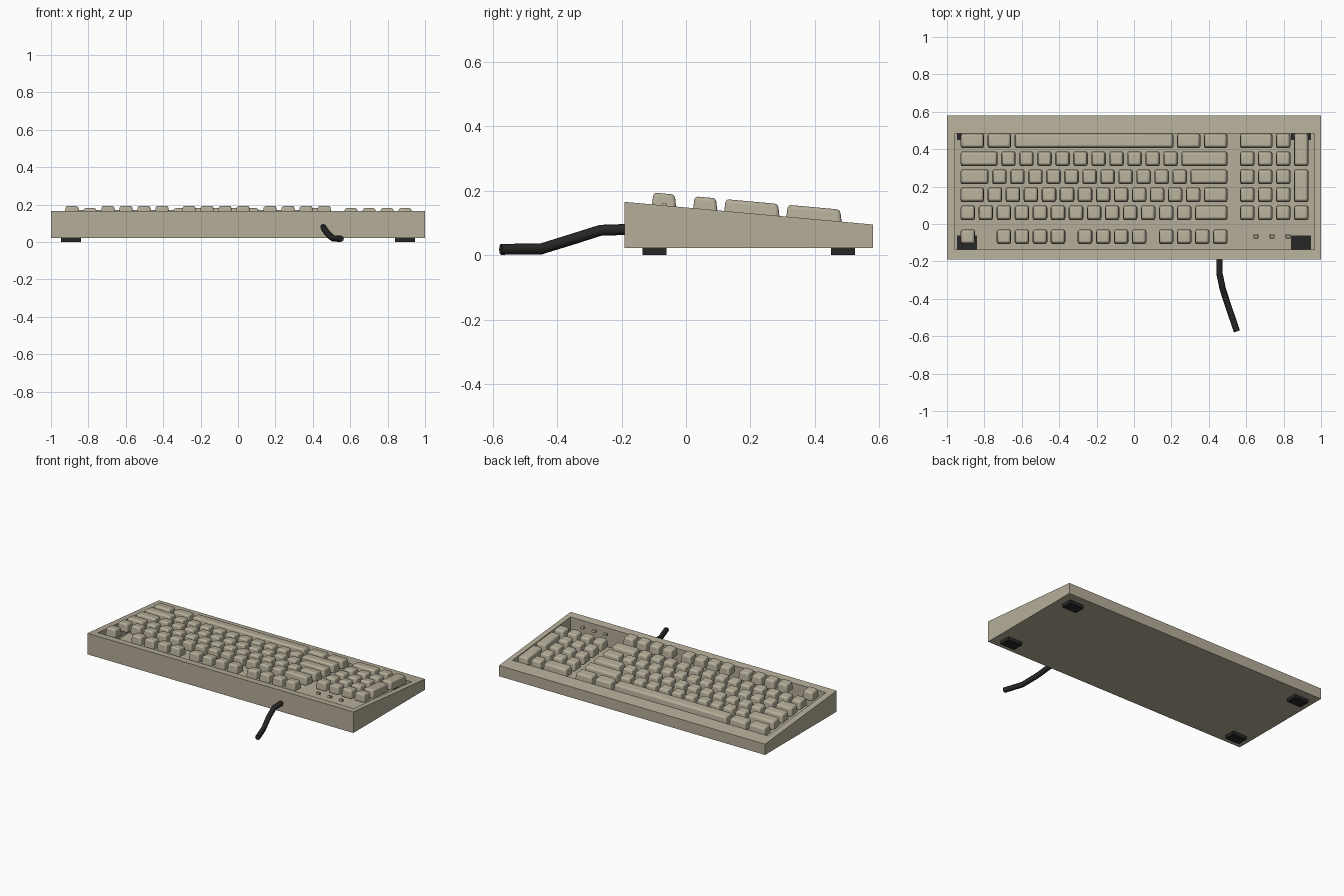
import bpy, bmesh

cube = bpy.data.objects.get("Cube")
if cube:
    bpy.data.objects.remove(cube)


def material(name, color, rough=0.6):
    m = bpy.data.materials.new(name)
    m.use_nodes = True
    m.diffuse_color = (*color, 1)
    bsdf = next(n for n in m.node_tree.nodes if n.type == 'BSDF_PRINCIPLED')
    bsdf.inputs["Base Color"].default_value = (*color, 1)
    bsdf.inputs["Roughness"].default_value = rough
    return m


BEIGE = material("warm beige plastic", (0.46, 0.42, 0.32))
BLACK = material("black rubber", (0.02, 0.02, 0.02))

UNIT = 0.0963      # key pitch
GAP = 0.016        # space between keycaps
LEFT = -0.928      # start of the key grid


def deck(y):
    """Height of the sloping case top at depth y."""
    return 0.165 - 0.091 * (y + 0.19)


def finish(name, bm, mat, bevel=0, segments=3):
    bmesh.ops.recalc_face_normals(bm, faces=bm.faces)
    mesh = bpy.data.meshes.new(name)
    bm.to_mesh(mesh)
    bm.free()
    ob = bpy.data.objects.new(name, mesh)
    bpy.context.collection.objects.link(ob)
    mesh.materials.append(mat)
    if bevel:
        mod = ob.modifiers.new("rounded edges", 'BEVEL')
        mod.width, mod.segments = bevel, segments
        mod.limit_method = 'NONE'
        bpy.context.view_layer.objects.active = ob
        ob.select_set(True)
        bpy.ops.object.shade_smooth_by_angle()
        ob.select_set(False)
    return ob


def add_rings(bm, rings):
    """Skin a stack of four-cornered rings and cap both ends."""
    loops = [[bm.verts.new(p) for p in ring] for ring in rings]
    for a, b in zip(loops, loops[1:]):
        for i in range(4):
            j = (i + 1) % 4
            bm.faces.new((a[i], a[j], b[j], b[i]))
    bm.faces.new(loops[0])
    bm.faces.new(loops[-1])


def ring(x0, x1, y0, y1, height):
    """Rectangle whose corner heights come from a function of y."""
    return [(x, y, height(y)) for x, y in ((x0, y0), (x1, y0), (x1, y1), (x0, y1))]


def block(bm, x0, x1, y0, y1, low, high, taper=0):
    add_rings(bm, [ring(x0, x1, y0, y1, low),
                   ring(x0 + taper, x1 - taper, y0 + taper, y1 - taper, high)])


# Sloping open case with a deep key well
bm = bmesh.new()
add_rings(bm, [ring(-1, 1, -0.19, 0.58, lambda y: 0.022),
               ring(-1, 1, -0.19, 0.58, deck),
               ring(-0.957, 0.965, -0.137, 0.485, deck),
               ring(-0.957, 0.965, -0.137, 0.485, lambda y: 0.032)])
finish("case", bm, BEIGE)


# Keycaps: each row is a list of (start, width, rows tall) in key units
def run(start, widths):
    keys = []
    for w in widths:
        keys.append((start, w, 1))
        start += w
    return keys


def key_row(name, keys, y_top):
    bm = bmesh.new()
    for start, width, tall in keys:
        x0 = LEFT + start * UNIT
        y0 = y_top - 0.08 - (tall - 1) * UNIT
        block(bm, x0, x0 + width * UNIT - GAP, y0, y_top,
              lambda y: deck(y) - 0.022, lambda y: deck(y) + 0.037, 0.007)
    finish(name, bm, BEIGE, 0.011)


PAD = 15.5         # numeric pad column start
ROWS = {
    "space_row": run(0, [1.5, 1.5, 9, 1.5, 1.5]) + [(PAD, 2, 1), (PAD + 2, 1, 1), (PAD + 3, 1, 2)],
    "lower_letter_row": run(0, [2.25] + [1] * 10 + [2.75]) + run(PAD, [1] * 3),
    "home_row": run(0, [1.75] + [1] * 11 + [2.25]) + run(PAD, [1] * 3) + [(PAD + 3, 1, 2)],
    "upper_letter_row": run(0, [1.5] + [1] * 12 + [1.5]) + run(PAD, [1] * 3),
    "number_row": run(0, [1] * 13 + [2]) + run(PAD, [1] * 4),
}
for i, (name, keys) in enumerate(ROWS.items()):
    key_row(name, keys, 0.485 - i * UNIT)

function_keys = run(0, [1])
for start in (2, 6.5, 11):
    function_keys += run(start, [1] * 4)
key_row("function_row", function_keys, -0.028)

# Status lights beside the function row
bm = bmesh.new()
for x in (0.652, 0.738, 0.824):
    block(bm, x - 0.013, x + 0.013, -0.077, -0.057,
          lambda y: deck(y) - 0.008, lambda y: deck(y) + 0.006, 0.002)
finish("status_lights", bm, BEIGE)

# Rubber feet, showing through the well floor
bm = bmesh.new()
for x in (-0.893, 0.893):
    for y in (-0.098, 0.487):
        block(bm, x - 0.053, x + 0.053, y - 0.037, y + 0.037,
              lambda y: 0.0, lambda y: 0.04)
finish("feet", bm, BLACK)

# Cable leaving the rear wall and resting on the table
curve = bpy.data.curves.new("cable", 'CURVE')
curve.dimensions = '3D'
curve.bevel_depth = 0.017
curve.bevel_resolution = 2
curve.use_fill_caps = True
path = [(0.457, -0.17, 0.08), (0.457, -0.265, 0.077), (0.475, -0.35, 0.05),
        (0.508, -0.45, 0.019), (0.55, -0.574, 0.018)]
spline = curve.splines.new('POLY')
spline.points.add(len(path) - 1)
for point, co in zip(spline.points, path):
    point.co = (*co, 1)
curve.materials.append(BLACK)
cable = bpy.data.objects.new("cable", curve)
bpy.context.collection.objects.link(cable)
